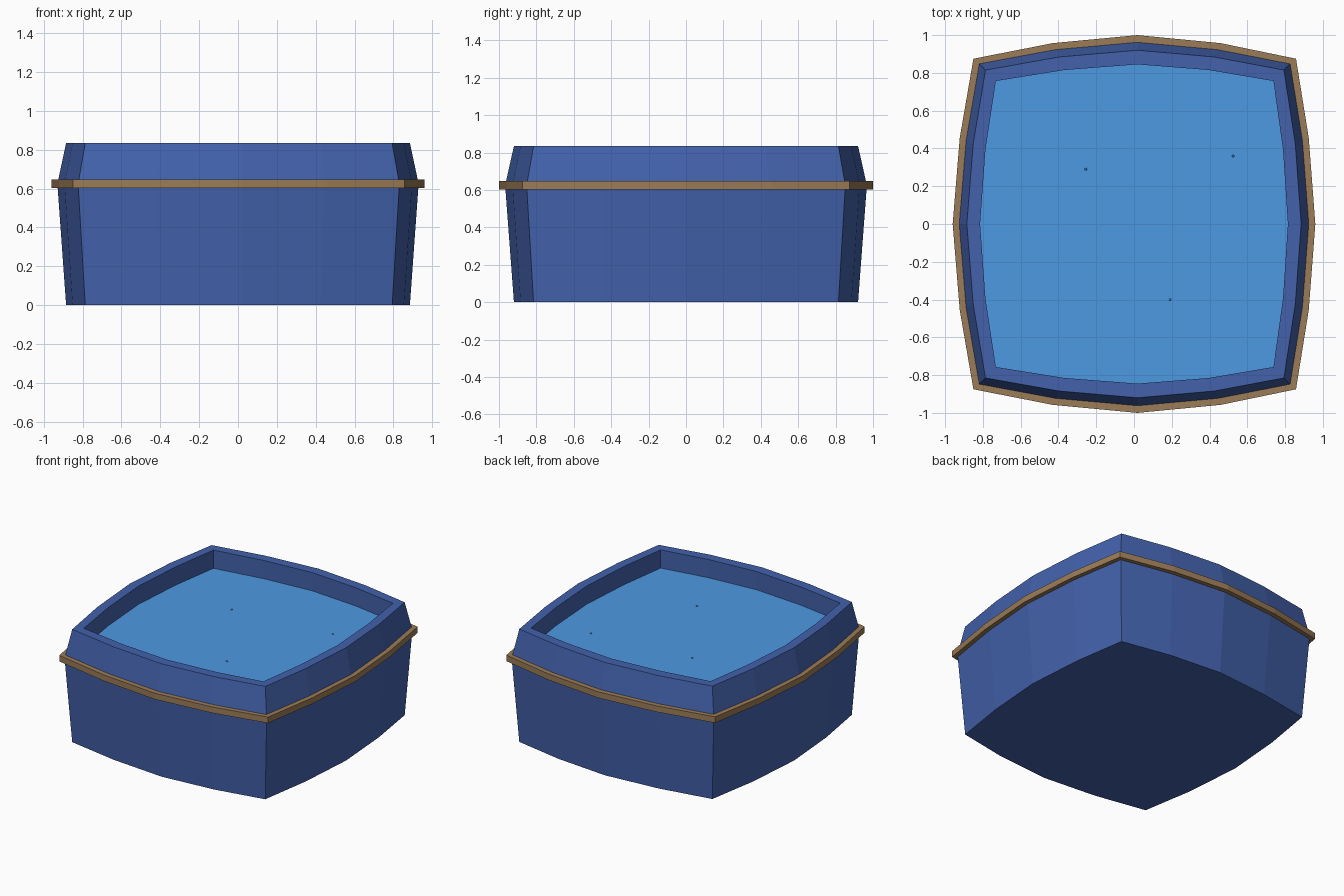
import bpy, bmesh

if "Cube" in bpy.data.objects:
    bpy.data.objects.remove(bpy.data.objects["Cube"])


def material(name, rgb):
    m = bpy.data.materials.new(name)
    m.diffuse_color = (*rgb, 1)
    m.use_nodes = True
    m.node_tree.nodes["Principled BSDF"].inputs["Base Color"].default_value = m.diffuse_color
    return m


def outline(cx, cy, mx, my, z):
    """Bulged square: corners (cx, cy), side middles mx and my, four segments a side."""
    f, q = 0.52, 0.34
    qx, qy = mx - (mx - cx) * q, my - (my - cy) * q
    top = [(cx, cy), (cx * f, qy), (0, my), (-cx * f, qy)]
    left = [(-cx, cy), (-qx, cy * f), (-mx, 0), (-qx, -cy * f)]
    half = top + left
    ring = half + [(-x, -y) for x, y in half]
    # the front and back bulges sit slightly off centre
    return [(x + 0.018 * (1 - (x / mx) ** 2), y, z) for x, y in ring]


def loft(name, rings, mat, caps=False, closed=False):
    bm = bmesh.new()
    loops = [[bm.verts.new(p) for p in outline(*r)] for r in rings]
    pairs = list(zip(loops, loops[1:]))
    if closed:
        pairs.append((loops[-1], loops[0]))
    for a, b in pairs:
        for i in range(len(a)):
            j = (i + 1) % len(a)
            bm.faces.new((a[i], a[j], b[j], b[i]))
    if caps:
        bm.faces.new(loops[0][::-1])
        bm.faces.new(loops[-1])
    bmesh.ops.recalc_face_normals(bm, faces=bm.faces)
    return finish(name, bm, mat)


def finish(name, bm, mat):
    me = bpy.data.meshes.new(name)
    bm.to_mesh(me)
    bm.free()
    me.materials.append(mat)
    ob = bpy.data.objects.new(name, me)
    bpy.context.collection.objects.link(ob)
    return ob


blue = material("blue_paint", (0.056, 0.122, 0.413))
brown = material("brown_trim", (0.33, 0.20, 0.095))
aqua = material("water_blue", (0.075, 0.32, 0.77))

# tub: flared lower wall, tapered upper wall, recessed basin
loft("tub", [(0.79, 0.815, 0.885, 0.92, 0.0),
             (0.827, 0.852, 0.93, 0.967, 0.625),
             (0.79, 0.815, 0.885, 0.92, 0.835),
             (0.735, 0.757, 0.815, 0.845, 0.835),
             (0.735, 0.757, 0.815, 0.845, 0.66)], blue, caps=True)

# trim band round the widest part
outer, inner = (0.854, 0.875, 0.96, 1.0), (0.80, 0.825, 0.90, 0.935)
loft("trim_band", [(*outer, 0.603), (*outer, 0.648),
                   (*inner, 0.648), (*inner, 0.603)], brown, closed=True)

# water surface: thin slab inside the basin
edge = (0.735, 0.757, 0.815, 0.845)
loft("water", [(*edge, 0.67), (*edge, 0.70)], aqua, caps=True)

# tiny specks on the water
for k, (x, y) in enumerate([(-0.255, 0.29), (0.525, 0.36), (0.19, -0.40)]):
    bm = bmesh.new()
    bmesh.ops.create_cone(bm, cap_ends=True, segments=6, radius1=0.008,
                          radius2=0.005, depth=0.008)
    bmesh.ops.translate(bm, verts=bm.verts, vec=(x, y, 0.701))
    finish(f"water_speck_{k + 1}", bm, aqua)
